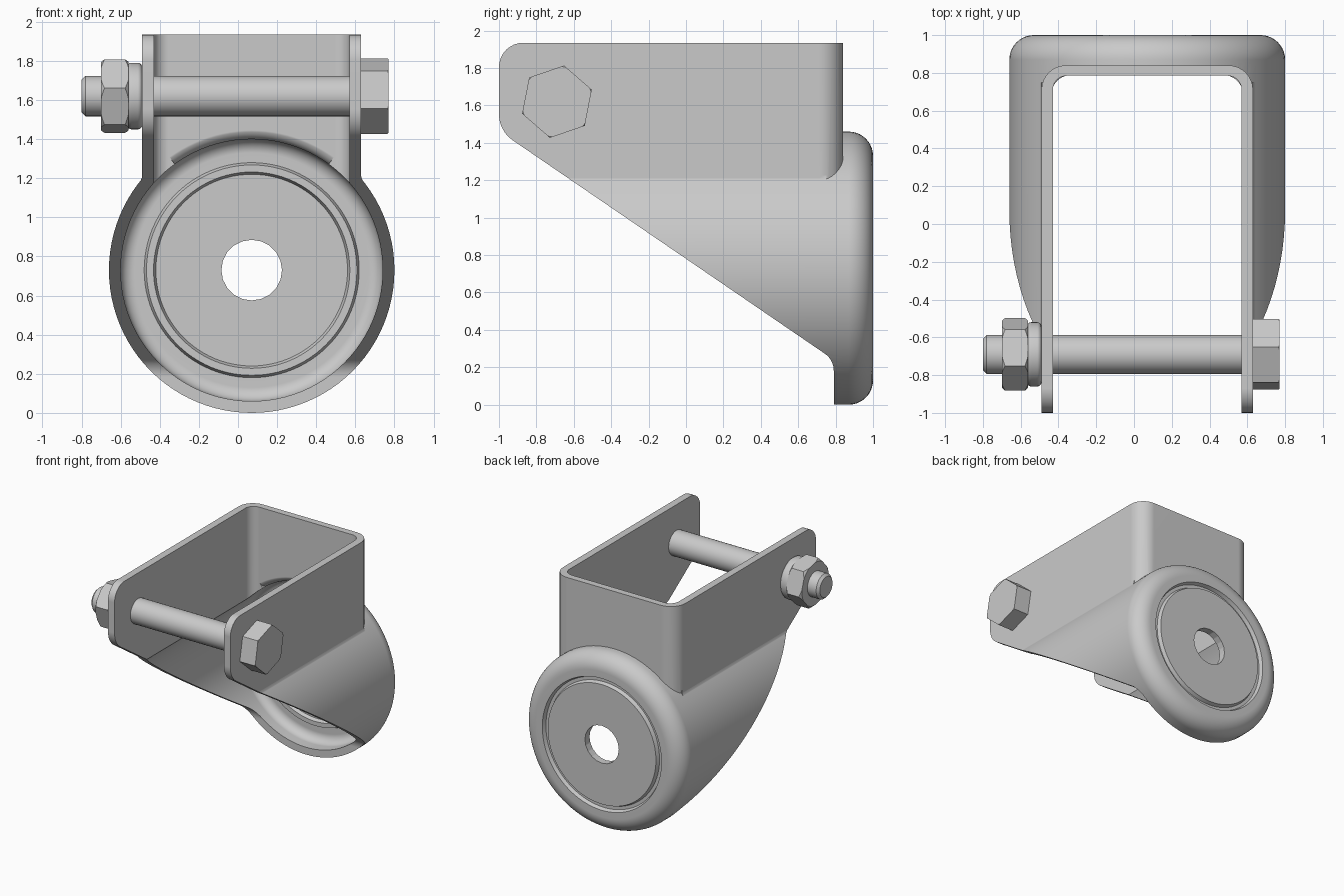
import bpy, bmesh, math
from mathutils import Vector

cube = bpy.data.objects.get("Cube")
if cube:
    bpy.data.objects.remove(cube, do_unlink=True)

GREY = (0.59, 0.59, 0.59, 1)
steel = bpy.data.materials.new("grey steel")
steel.use_nodes = True
steel.diffuse_color = GREY
steel.node_tree.nodes["Principled BSDF"].inputs["Base Color"].default_value = GREY

CX, R, T = 0.07, 0.73, 0.06      # cup centre, cup radius, sheet thickness
WALL = 0.56                      # half width of the bracket
BOLT = Vector((0, -0.69, 1.62))


def add(name, bm):
    bmesh.ops.remove_doubles(bm, verts=bm.verts, dist=1e-5)
    bmesh.ops.recalc_face_normals(bm, faces=bm.faces)
    mesh = bpy.data.meshes.new(name)
    bm.to_mesh(mesh)
    bm.free()
    mesh.materials.append(steel)
    ob = bpy.data.objects.new(name, mesh)
    bpy.context.collection.objects.link(ob)
    return ob


def arc(centre, r, a0, a1, n=8):
    angles = [math.radians(a0 + (a1 - a0) * k / n) for k in range(n + 1)]
    return [(centre[0] + r * math.cos(a), centre[1] + r * math.sin(a)) for a in angles]


def rounded(corners):
    """Polygon from (a, b, radius) corners with filleted corners."""
    out = []
    for i, (a, b, r) in enumerate(corners):
        p = Vector((a, b))
        if not r:
            out.append((a, b))
            continue
        d1 = (Vector(corners[i - 1][:2]) - p).normalized()
        d2 = (Vector(corners[(i + 1) % len(corners)][:2]) - p).normalized()
        half = math.acos(d1.dot(d2)) / 2
        c = p + (d1 + d2).normalized() * r / math.sin(half)
        s, e = p + d1 * r / math.tan(half) - c, p + d2 * r / math.tan(half) - c
        a0 = math.degrees(math.atan2(s.y, s.x))
        turn = (math.degrees(math.atan2(e.y, e.x)) - a0 + 180) % 360 - 180
        out += arc(c, r, a0, a0 + turn)
    return out


def prism(name, pts, place, lo, hi):
    """Extrude a 2D outline; place(a, b, h) maps it to 3D."""
    bm = bmesh.new()
    ends = [[bm.verts.new(place(a, b, h)) for a, b in pts] for h in (lo, hi)]
    for ring in ends:
        bm.faces.new(ring)
    for i in range(len(pts)):
        bm.faces.new((ends[0][i - 1], ends[0][i], ends[1][i], ends[1][i - 1]))
    return add(name, bm)


def lathe(name, pts, place, n=96, start=0, sweep=360):
    """Turn (radius, height) points; a partial sweep is closed and capped."""
    bm = bmesh.new()
    full = sweep == 360
    rows = []
    for k in range(n if full else n + 1):
        a = math.radians(start + sweep * k / n)
        rows.append([bm.verts.new(place(r * math.cos(a), r * math.sin(a), h)) for r, h in pts])
    for k in range(0 if full else 1, len(rows)):
        for j in range(1 if full else 0, len(pts)):
            bm.faces.new((rows[k - 1][j - 1], rows[k - 1][j], rows[k][j], rows[k][j - 1]))
    if not full:
        bm.faces.new(rows[0])
        bm.faces.new(rows[-1])
    return add(name, bm)


def boolean(ob, other, op):
    mod = ob.modifiers.new(op.lower(), "BOOLEAN")
    mod.object, mod.operation, mod.solver = other, op, "EXACT"
    bpy.context.view_layer.objects.active = ob
    bpy.ops.object.modifier_apply(modifier=mod.name)
    bpy.data.objects.remove(other, do_unlink=True)


def finish(ob):
    bpy.ops.object.select_all(action="DESELECT")
    ob.select_set(True)
    bpy.context.view_layer.objects.active = ob
    bpy.ops.object.shade_smooth_by_angle(angle=math.radians(28))
    mod = ob.modifiers.new("even shading", "WEIGHTED_NORMAL")
    mod.keep_sharp = True


def on_cup(a, b, h):
    return (CX + a, h, R + b)


def on_bolt(a, b, h):
    return (h, BOLT.y + a, BOLT.z + b)


def upright(a, b, h):
    return (CX + a, b, h)


def sideways(a, b, h):
    return (h, a, b)


def cup_profile(r, back, front, fillet, g0, g1):
    """Cup outline with a rounded rim and a pressed ring in the back plate."""
    d = back - 0.03
    return ([(0, front), (r, front)]
            + arc((r - fillet, back - fillet), fillet, 0, 90, 10)
            + [(g1, back), (g1 - 0.012, d), (g0 + 0.012, d), (g0, back), (0, back)])


def channel(name, half, back, front, r, top):
    pts = rounded([(-half, front, 0), (-half, back, r), (half, back, r), (half, front, 0)])
    return prism(name, pts, upright, R, top)


# Housing body: round cup joined to a box bracket
housing = lathe("housing", cup_profile(R, 1, -1.2, 0.13, 0.495, 0.545), on_cup)
boolean(housing, channel("bracket", WALL, 0.84, -1.15, 0.13, 2.1), "UNION")

# Small fillets where the bracket sides meet the cup
f = 0.08
fz = math.sqrt((R + f) ** 2 - (WALL + f) ** 2)
end = 180 + math.degrees(math.atan2(fz, WALL + f))
blend = arc((WALL + f, fz), f * 1.02, 180, end, 6)
blend += [(0.45, blend[-1][1]), (0.45, fz)]
for side in (-1, 1):
    strip = prism("fillet", [(side * a, b) for a, b in blend], on_cup, -1.1, 0.75)
    boolean(housing, strip, "UNION")

# Side outline: rounded lugs and the long sloping cut
outline = rounded([(-1, 1.935, 0.13), (1.1, 1.935, 0), (1.1, -0.1, 0), (0.79, -0.1, 0),
                   (0.79, 0.24, 0.11), (-1, 1.464, 0.17)])
boolean(housing, prism("side_outline", outline, sideways, -1.2, 1.3), "INTERSECT")

# Hollow out the cup and the bracket, leaving sheet metal
boolean(housing, lathe("cup_hollow", cup_profile(R - T, 1 - T, -1.4, 0.07, 0.49, 0.55), on_cup),
        "DIFFERENCE")
boolean(housing, channel("bracket_hollow", WALL - T, 0.785, -1.3, 0.075, 2.3), "DIFFERENCE")

# Centre hole in the back plate
boolean(housing, lathe("hole_cutter", [(0, 0.8), (0.155, 0.8), (0.155, 1.2), (0, 1.2)], on_cup, 20),
        "DIFFERENCE")

# Rolled edge where the bracket wall turns into the cup
roll = [(0.6, 0.775), (R, 0.775)] + arc((R, 0.845), T + 0.002, 270, 180) + [(0.6, 0.845)]
boolean(housing, lathe("roll_cutter", roll, on_cup, 24, 54, 72), "DIFFERENCE")
finish(housing)

# Bolt shank with chamfered tip
finish(lathe("bolt_shank", [(0, -0.80), (0.083, -0.80), (0.103, -0.78), (0.103, 0.65), (0, 0.65)],
             on_bolt, 48))


def hexagon(name, x0, x1, turn, c0, c1):
    """Hexagonal block with turned chamfers c0 and c1 on its ends."""
    r, e = 0.197, 0.01
    ob = prism(name, arc((0, 0), r, turn, turn + 300, 5), on_bolt, x0, x1)
    turned = [(0, x0 - e), (r - 1.2 * c0 - e, x0 - e), (r + 0.003, x0 + c0),
              (r + 0.003, x1 - c1), (r - 1.2 * c1 - e, x1 + e), (0, x1 + e)]
    boolean(ob, lathe("chamfer", turned, on_bolt, 48), "INTERSECT")
    finish(ob)


hexagon("bolt_head", 0.63, 0.77, 19, 0.001, 0.008)
hexagon("lock_nut", -0.70, -0.56, 48, 0.02, 0.02)

# Rounded collar between nut and bracket
collar = [(0, -0.57), (0.15, -0.57)] + arc((0.148, -0.545), 0.022, -90, 0, 4) \
    + arc((0.148, -0.512), 0.022, 0, 90, 4) + [(0, -0.49)]
finish(lathe("nut_collar", collar, on_bolt, 48))
